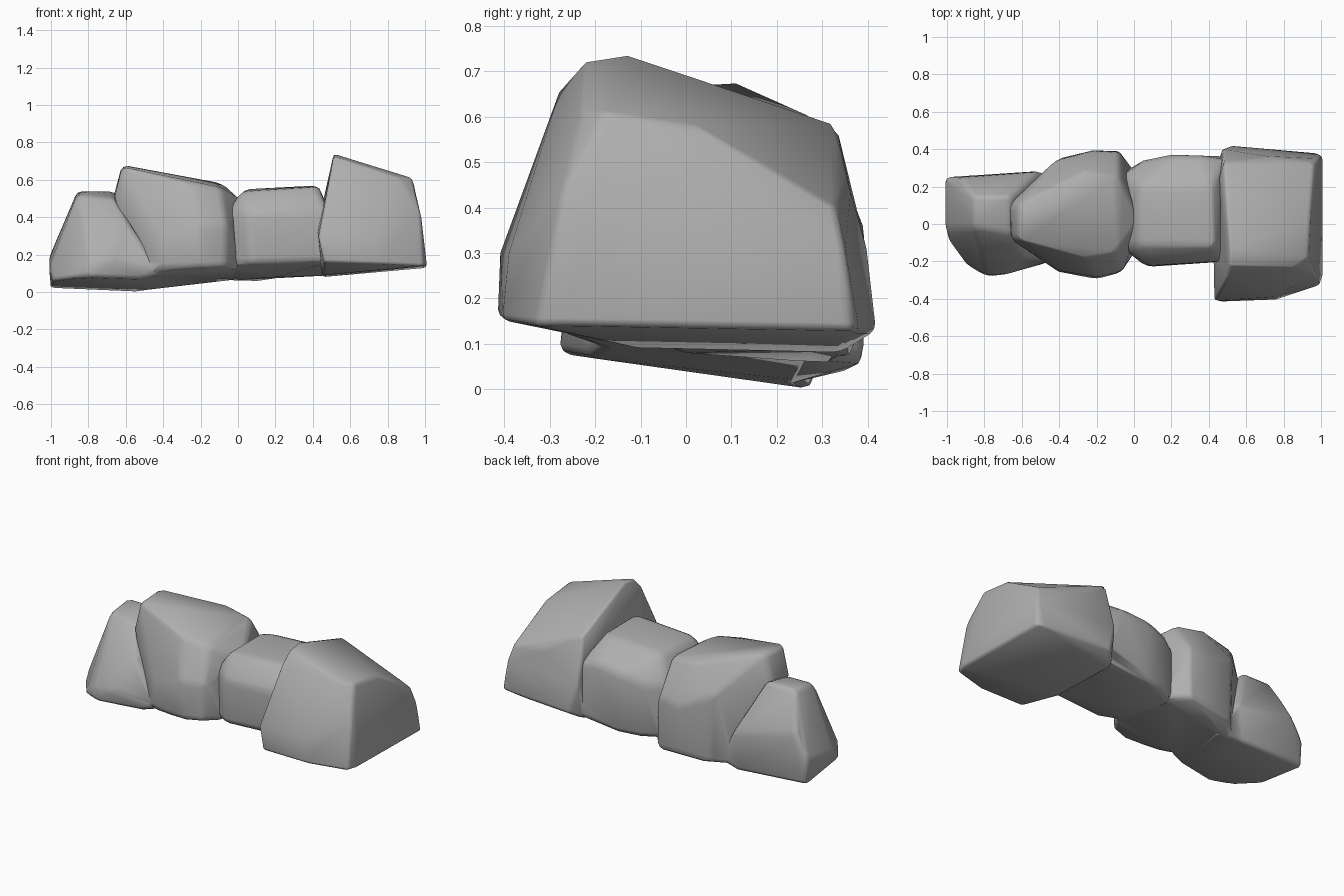
import bpy, bmesh, math


def activate(ob):
    bpy.ops.object.select_all(action='DESELECT')
    bpy.context.view_layer.objects.active = ob
    ob.select_set(True)


def rock(name, points, bevel=0.03):
    """Boulder: convex hull of corner points with worn edges."""
    bm = bmesh.new()
    for p in points:
        bm.verts.new(p)
    hull = bmesh.ops.convex_hull(bm, input=bm.verts[:])
    loose = {v for v in hull["geom_interior"] + hull["geom_unused"]
             if isinstance(v, bmesh.types.BMVert)}
    bmesh.ops.delete(bm, geom=list(loose), context='VERTS')
    bmesh.ops.dissolve_limit(bm, angle_limit=math.radians(6),
                             verts=bm.verts[:], edges=bm.edges[:])
    bmesh.ops.recalc_face_normals(bm, faces=bm.faces[:])
    me = bpy.data.meshes.new(name)
    bm.to_mesh(me)
    bm.free()
    ob = bpy.data.objects.new(name, me)
    bpy.context.collection.objects.link(ob)
    mod = ob.modifiers.new("worn_edges", 'BEVEL')
    mod.width = bevel
    mod.segments = 2
    mod.limit_method = 'ANGLE'
    mod.angle_limit = math.radians(20)
    activate(ob)
    bpy.ops.object.convert(target='MESH')
    return ob


# small sloping rock at the left end
left = rock("left_rock", [
    (-0.99, -0.10, 0.06), (-0.90, -0.22, 0.07), (-0.78, -0.28, 0.08), (-0.52, -0.22, 0.07),
    (-0.40, -0.19, 0.10), (-1.00, 0.25, 0.02), (-0.55, 0.28, 0.00), (-0.40, 0.25, 0.02),
    (-1.01, -0.02, 0.13), (-1.01, 0.25, 0.19), (-0.79, -0.275, 0.16), (-0.66, -0.265, 0.17),
    (-0.86, -0.02, 0.52), (-0.86, 0.15, 0.54), (-0.66, 0.15, 0.54), (-0.66, -0.05, 0.50),
    (-0.52, 0.28, 0.24), (-0.92, 0.25, 0.32), (-0.58, -0.18, 0.36)], 0.03)

# tall wedge rock, peaked towards the left
centre_left = rock("centre_left_rock", [
    (-0.52, -0.15, 0.08), (-0.40, -0.26, 0.13), (-0.20, -0.295, 0.13), (-0.07, -0.26, 0.14),
    (0.01, -0.14, 0.12), (-0.50, 0.24, 0.01), (-0.40, 0.35, 0.04), (-0.08, 0.39, 0.06),
    (0.01, 0.27, 0.07), (-0.40, -0.25, 0.30), (-0.20, -0.285, 0.36), (-0.06, -0.25, 0.36),
    (-0.66, -0.08, 0.50), (-0.62, -0.08, 0.67), (-0.62, 0.10, 0.68), (-0.67, 0.10, 0.50),
    (-0.42, 0.34, 0.45), (-0.22, 0.395, 0.36), (-0.08, 0.385, 0.38), (-0.26, -0.18, 0.58),
    (-0.09, -0.15, 0.56), (-0.08, 0.25, 0.58), (-0.26, 0.28, 0.60), (0.03, 0.02, 0.48)], 0.035)

# block-like rock between its larger neighbours
centre_right = rock("centre_right_rock", [
    (-0.05, -0.14, 0.13), (0.07, -0.23, 0.15), (0.50, -0.20, 0.16), (0.20, 0.00, 0.08),
    (-0.05, 0.28, 0.06), (0.07, 0.34, 0.06), (0.22, 0.37, 0.06), (0.52, 0.36, 0.09),
    (0.06, -0.225, 0.42), (0.48, -0.20, 0.43), (-0.06, -0.12, 0.42),
    (0.02, -0.12, 0.54), (0.43, -0.12, 0.565), (0.03, 0.20, 0.55), (0.42, 0.20, 0.57),
    (0.05, 0.34, 0.40), (0.20, 0.37, 0.44), (0.36, 0.365, 0.46), (0.50, 0.34, 0.42),
    (-0.06, 0.26, 0.40)], 0.035)

# largest rock: high ridge on its left, low back right corner, foot at the front
right = rock("right_rock", [
    (0.46, -0.415, 0.16), (0.76, -0.405, 0.15), (0.99, -0.33, 0.14),
    (0.43, -0.41, 0.30), (0.74, -0.39, 0.30),
    (0.45, -0.10, 0.09), (0.45, 0.34, 0.08), (0.52, 0.42, 0.13), (0.98, 0.38, 0.13),
    (1.01, -0.27, 0.14), (1.01, 0.36, 0.13), (0.975, -0.27, 0.44), (0.99, 0.35, 0.30),
    (0.50, -0.28, 0.66), (0.51, -0.22, 0.725), (0.51, -0.13, 0.74), (0.49, 0.10, 0.66),
    (0.48, 0.33, 0.585), (0.86, -0.23, 0.61), (0.93, -0.18, 0.61), (0.94, 0.02, 0.58),
    (0.96, 0.33, 0.40), (0.72, 0.36, 0.45), (0.47, 0.40, 0.30), (0.42, 0.10, 0.35)], 0.035)

# fuse the rocks into one continuous outcrop
for other in (centre_right, centre_left, left):
    mod = right.modifiers.new("fuse", 'BOOLEAN')
    mod.operation = 'UNION'
    mod.solver = 'EXACT'
    mod.object = other
activate(right)
bpy.ops.object.convert(target='MESH')
for other in (centre_right, centre_left, left):
    bpy.data.objects.remove(other)
right.name = "rock_outcrop"

# darker stone colour and soft shading
stone = bpy.data.materials.new("stone")
stone.diffuse_color = (0.43, 0.43, 0.43, 1)
right.data.materials.clear()
right.data.materials.append(stone)
activate(right)
bpy.ops.object.shade_smooth_by_angle(angle=math.radians(60))
